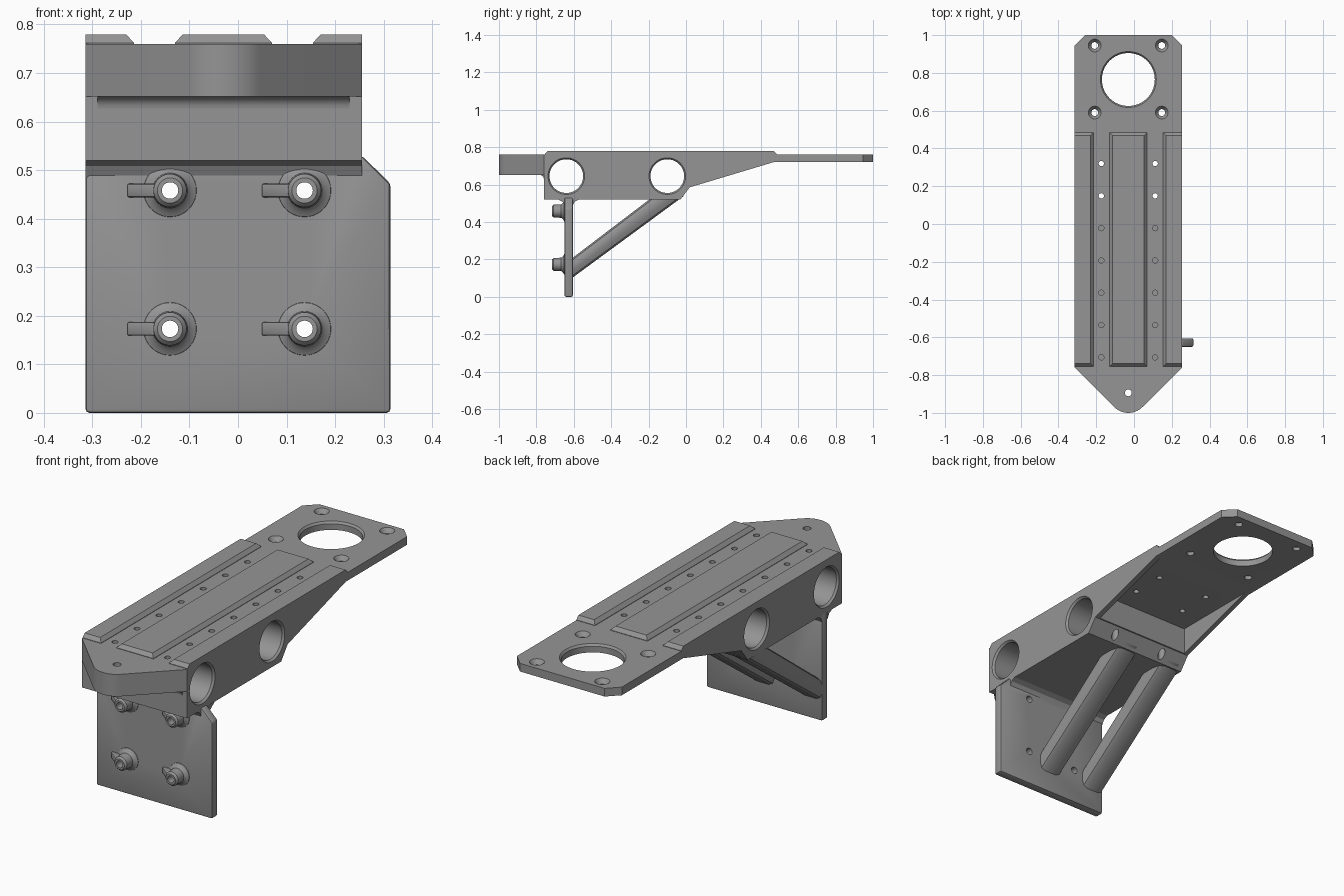
import bpy, bmesh, math
from mathutils import Vector

if "Cube" in bpy.data.objects:
    bpy.data.objects.remove(bpy.data.objects["Cube"])

metal = bpy.data.materials.new("grey_plastic")
metal.diffuse_color = (0.30, 0.30, 0.30, 1)
metal.use_nodes = True
metal.node_tree.nodes["Principled BSDF"].inputs["Base Color"].default_value = metal.diffuse_color

X0, X1, XC = -0.314, 0.255, -0.03   # beam sides and centre line


def make(name, bm):
    bmesh.ops.recalc_face_normals(bm, faces=bm.faces)
    me = bpy.data.meshes.new(name)
    bm.to_mesh(me)
    bm.free()
    me.materials.append(metal)
    ob = bpy.data.objects.new(name, me)
    bpy.context.collection.objects.link(ob)
    return ob


def prism(name, pts, axis, a, b):
    """Extrude a 2D outline along an axis: x uses (y,z), y uses (x,z), z uses (x,y)."""
    bm = bmesh.new()
    put = {"x": lambda p, t: (t, p[0], p[1]), "y": lambda p, t: (p[0], t, p[1]),
           "z": lambda p, t: (p[0], p[1], t)}[axis]
    f = bm.faces.new([bm.verts.new(put(p, a)) for p in pts])
    ext = bmesh.ops.extrude_face_region(bm, geom=[f])
    shift = Vector(put((0, 0), b - a))
    bmesh.ops.translate(bm, vec=shift, verts=[v for v in ext["geom"] if isinstance(v, bmesh.types.BMVert)])
    return make(name, bm)


def lathe(name, profile, axis, centre, n=32):
    """Closed round solid from (position along axis, radius) pairs."""
    bm = bmesh.new()
    c = Vector(centre)
    rings = []
    for t, r in profile:
        ring = []
        for i in range(n):
            u, v = r * math.cos(math.tau * i / n), r * math.sin(math.tau * i / n)
            ring.append(bm.verts.new(c + Vector({"x": (t, u, v), "y": (u, t, v), "z": (u, v, t)}[axis])))
        rings.append(ring)
    for lo, hi in zip(rings, rings[1:]):
        for i in range(n):
            bm.faces.new((lo[i], lo[(i + 1) % n], hi[(i + 1) % n], hi[i]))
    bm.faces.new(rings[0])
    bm.faces.new(rings[-1])
    return make(name, bm)


def bake(ob):
    dg = bpy.context.evaluated_depsgraph_get()
    me = bpy.data.meshes.new_from_object(ob.evaluated_get(dg))
    ob.modifiers.clear()
    ob.data = me


def cut(ob, cutters):
    for c in cutters:
        m = ob.modifiers.new("cut", "BOOLEAN")
        m.object, m.operation, m.solver = c, "DIFFERENCE", "EXACT"
    bake(ob)
    for c in cutters:
        bpy.data.objects.remove(c)


def bevel(ob, width, segments=2):
    m = ob.modifiers.new("bevel", "BEVEL")
    m.width, m.segments, m.limit_method = width, segments, "ANGLE"
    bake(ob)


# Beam with tapered rear and thin end plate
beam = prism("beam", [(-0.76, 0.52), (-0.03, 0.52), (0.02, 0.585), (0.47, 0.72),
                      (1, 0.72), (1, 0.76), (-0.76, 0.76)], "x", X0, X1)
cutters = [prism("pocket", [(0.025, 0.3), (0.47, 0.3), (0.47, 0.72), (0.025, 0.72)], "x", X0 + 0.025, X1 - 0.025)]
# clipped plate corners
for x, s in ((X0, 1), (X1, -1)):
    cutters.append(prism("corner", [(x - s * 0.05, 0.895), (x + s * 0.105, 1.05), (x - s * 0.05, 1.05)], "z", 0.6, 0.9))
# side bores with chamfered rims
for y in (-0.64, -0.10):
    cutters.append(lathe("bore", [(X0 - 0.01, 0.106), (X0 + 0.01, 0.09), (X1 - 0.01, 0.09), (X1 + 0.01, 0.106)],
                         "x", (0, y, 0.645), 64))
# large plate opening and countersunk corner holes
cutters.append(lathe("opening", [(0.70, 0.14), (0.75, 0.14), (0.765, 0.152)], "z", (XC, 0.765, 0), 64))
for x in (-0.208, 0.147):
    for y in (0.945, 0.59):
        cutters.append(lathe("screw_hole", [(0.70, 0.018), (0.738, 0.018), (0.763, 0.036)], "z", (x, y, 0)))
# two rows of small holes, open only above the pocket
for x in (-0.173, 0.112):
    for i in range(7):
        cutters.append(lathe("row_hole", [(0.71 if i < 2 else 0.742, 0.014), (0.77, 0.014)],
                             "z", (x, 0.32 - 0.171 * i, 0), 20))
    cutters.append(lathe("lower_hole", [(0.5, 0.017), (0.63, 0.017)], "z", (x, -0.005, 0), 20))
cut(beam, cutters)

# Rounded front nose
nose_pts = [(X1, -0.76), (X0, -0.76)]
for i in range(17):
    a = math.radians(225 + 90 * i / 16)
    nose_pts.append((XC + 0.106 * math.cos(a), -0.894 + 0.106 * math.sin(a)))
nose = prism("nose", nose_pts, "z", 0.652, 0.76)
cut(nose, [lathe("nose_hole", [(0.6, 0.018), (0.8, 0.018)], "z", (XC, -0.894, 0))])

# Fillet under the nose
R = 0.025
arc = [(-0.76 - R + R * math.sin(t), 0.652 - R + R * math.cos(t)) for t in [math.pi / 2 * i / 6 for i in range(7)]]
prism("nose_fillet", [(-0.755, 0.653)] + arc, "x", X0 + 0.025, X1 - 0.025)


# Raised pads with sloped edges
def pad(name, xa, xb, sa, sb):
    bm = bmesh.new()
    lo, hi = 0.755, 0.779
    rows = []
    for z, e in ((lo, 0), (0.762, 0), (hi, 0.016)):
        rows.append([bm.verts.new((x, y, z)) for x, y in (
            (xa + e * sa, -0.755 + e), (xb - e * sb, -0.755 + e),
            (xb - e * sb, 0.485 - e), (xa + e * sa, 0.485 - e))])
    for p, q in zip(rows, rows[1:]):
        for i in range(4):
            bm.faces.new((p[i], p[(i + 1) % 4], q[(i + 1) % 4], q[i]))
    bm.faces.new(rows[0])
    bm.faces.new(rows[-1])
    make(name, bm)


pad("left_pad", X0, -0.214, 0, 1)
pad("centre_pad", -0.13, 0.07, 1, 1)
pad("right_pad", 0.154, X1, 1, 0)

# Mounting plate with one clipped corner
plate = prism("mounting_plate", [(X0, 0), (0.314, 0), (0.314, 0.472), (X1, 0.53), (X0, 0.53)], "y", -0.65, -0.605)
bevel(plate, 0.008)
BOSS = [(x, z) for x in (-0.14, 0.137) for z in (0.173, 0.458)]
cut(plate, [lathe("bolt_hole", [(-0.8, 0.017), (-0.5, 0.017)], "y", (x, 0, z)) for x, z in BOSS])

# Small fillets between plate and beam
for name, y, s in (("front_fillet", -0.648, -1), ("back_fillet", -0.607, 1)):
    prism(name, [(y, 0.525), (y, 0.485), (y + s * 0.012, 0.508), (y + s * 0.035, 0.52), (y + s * 0.035, 0.525)],
          "x", X0, X1)

# Bolt bosses with flared feet and side tabs
for x, z in BOSS:
    boss = lathe("boss", [(-0.645, 0.056), (-0.652, 0.054), (-0.657, 0.044), (-0.667, 0.036), (-0.708, 0.034),
                          (-0.717, 0.026)], "y", (x, 0, z), 40)
    cut(boss, [lathe("boss_hole", [(-0.8, 0.017), (-0.5, 0.017)], "y", (x, 0, z))])
    tab = prism("boss_tab", [(x - 0.022, -0.645), (x - 0.022, -0.70), (x - 0.035, -0.70),
                             (x - 0.088, -0.657), (x - 0.088, -0.645)], "z", z - 0.014, z + 0.014)
    bevel(tab, 0.004)

# Diagonal struts
for name, xa in (("left_strut", X0), ("middle_strut", -0.055)):
    strut = prism(name, [(-0.63, 0.085), (-0.63, 0.19), (-0.17, 0.54), (-0.01, 0.54)], "x", xa, xa + 0.125)
    bm = bmesh.new()
    bm.from_mesh(strut.data)
    # chamfer only the long edges
    long_edges = [e for e in bm.edges if abs(e.verts[0].co.z - e.verts[1].co.z) > 0.3]
    bmesh.ops.bevel(bm, geom=long_edges, offset=0.03, segments=2, profile=0.5, affect="EDGES")
    bm.to_mesh(strut.data)
    bm.free()

# Shading
for ob in bpy.context.scene.objects:
    ob.select_set(True)
    bpy.context.view_layer.objects.active = ob
bpy.ops.object.shade_smooth_by_angle(angle=math.radians(30))
